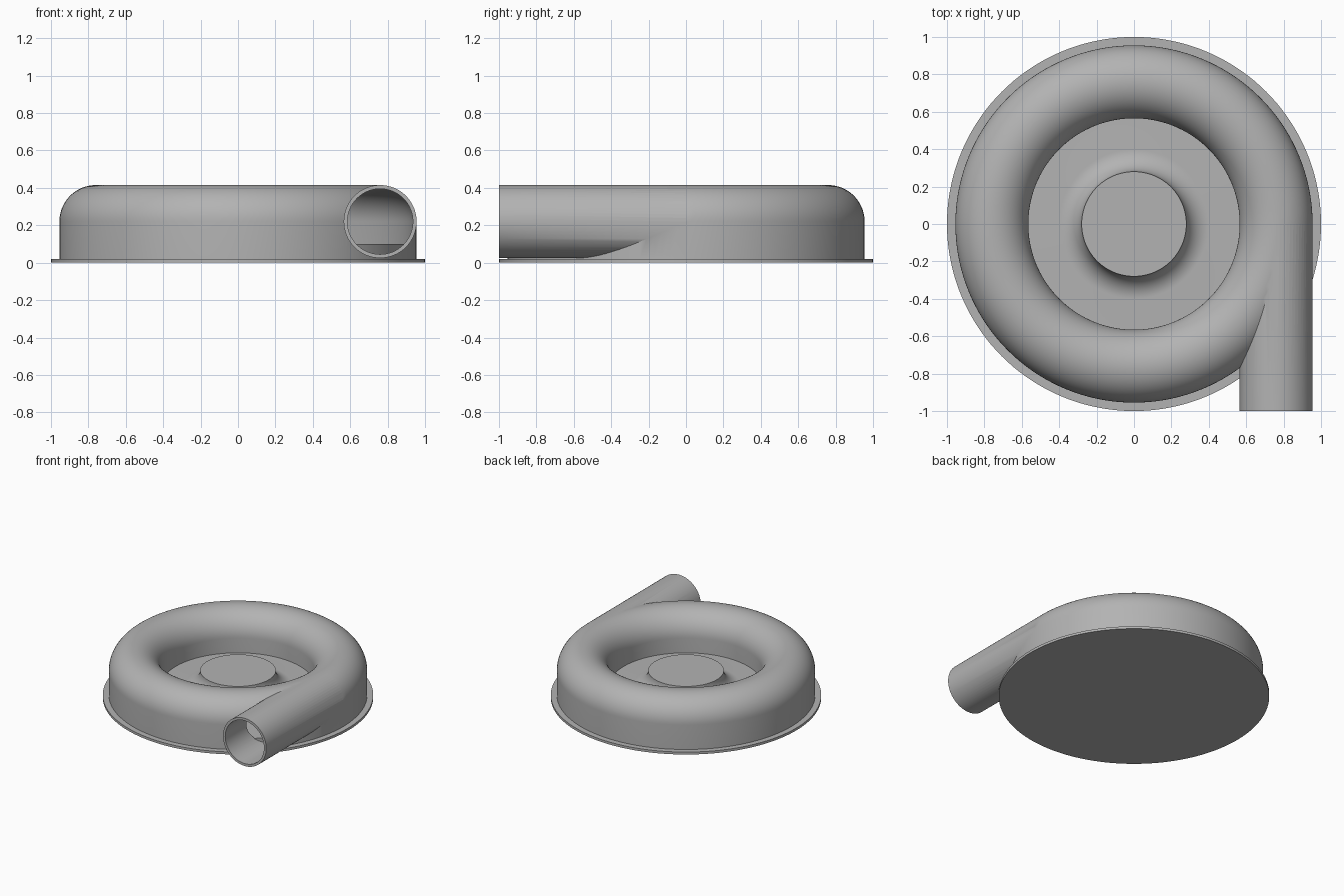
import bpy, bmesh, math
from mathutils import Matrix

cube = bpy.data.objects.get("Cube")
if cube:
    bpy.data.objects.remove(cube, do_unlink=True)

metal = bpy.data.materials.new("grey metal")
metal.use_nodes = True
GREY = (0.45, 0.45, 0.45, 1)
metal.diffuse_color = GREY
metal.node_tree.nodes["Principled BSDF"].inputs["Base Color"].default_value = GREY

RING, MID, TUBE, WALL = 0.76, 0.22, 0.195, 0.02   # volute radius, centre height, tube radius, wall
FLOOR, BASE = 0.1, 0.02


def finish(name, bm):
    bmesh.ops.remove_doubles(bm, verts=bm.verts, dist=1e-5)
    bmesh.ops.recalc_face_normals(bm, faces=bm.faces)
    mesh = bpy.data.meshes.new(name)
    bm.to_mesh(mesh)
    bm.free()
    ob = bpy.data.objects.new(name, mesh)
    bpy.context.collection.objects.link(ob)
    mesh.materials.append(metal)
    return ob


def lathe(name, profile, closed=False, steps=144):
    """Turn an (r, z) profile around the z axis."""
    bm = bmesh.new()
    vs = [bm.verts.new((r, 0, z)) for r, z in profile]
    pairs = list(zip(vs, vs[1:])) + ([(vs[-1], vs[0])] if closed else [])
    edges = [bm.edges.new(p) for p in pairs]
    bmesh.ops.spin(bm, geom=vs + edges, axis=(0, 0, 1), cent=(0, 0, 0),
                   angle=math.tau, steps=steps, use_merge=True)
    return finish(name, bm)


def pipe(name, radius, y0, y1):
    bm = bmesh.new()
    place = Matrix.Translation((RING, (y0 + y1) / 2, MID)) @ Matrix.Rotation(math.pi / 2, 4, 'X')
    bmesh.ops.create_cone(bm, cap_ends=True, segments=64, radius1=radius, radius2=radius,
                          depth=y1 - y0, matrix=place)
    return finish(name, bm)


def arch(radius, bottom):
    """Half-round tunnel section with straight walls."""
    arc = [(RING + radius * math.cos(i * math.pi / 32), MID + radius * math.sin(i * math.pi / 32))
           for i in range(33)]
    return [(RING + radius, bottom)] + arc + [(RING - radius, bottom)]


def boolean(ob, other, operation):
    mod = ob.modifiers.new(operation.lower(), 'BOOLEAN')
    mod.operation, mod.solver, mod.object = operation, 'EXACT', other
    bpy.context.view_layer.objects.active = ob
    bpy.ops.object.modifier_apply(modifier=mod.name)
    bpy.data.objects.remove(other, do_unlink=True)


# Volute casing with tangential outlet, hollowed out
casing = lathe("volute_casing", arch(TUBE, BASE), closed=True)
boolean(casing, pipe("outlet_solid", TUBE, -1, 0), 'UNION')
cavity = lathe("cavity", arch(TUBE - WALL, 0), closed=True)
boolean(cavity, pipe("outlet_bore", TUBE - WALL, -1.1, 0), 'UNION')
boolean(casing, cavity, 'DIFFERENCE')

# Back plate flange
plate = lathe("base_plate", [(0, 0), (1, 0), (1, BASE), (0, BASE)])

# Hub: raised floor flaring up to a flat-topped boss
flare = [(0.4 - 0.12 * math.sin(a), MID - 0.12 * math.cos(a))
         for a in (i * math.pi / 32 for i in range(17))]
hub = lathe("hub", [(0, BASE), (0.94, BASE), (0.94, FLOOR)] + flare + [(0, MID)])

for ob in (casing, plate, hub):
    bpy.ops.object.select_all(action='DESELECT')
    ob.select_set(True)
    bpy.context.view_layer.objects.active = ob
    bpy.ops.object.shade_smooth_by_angle(angle=math.radians(30))
